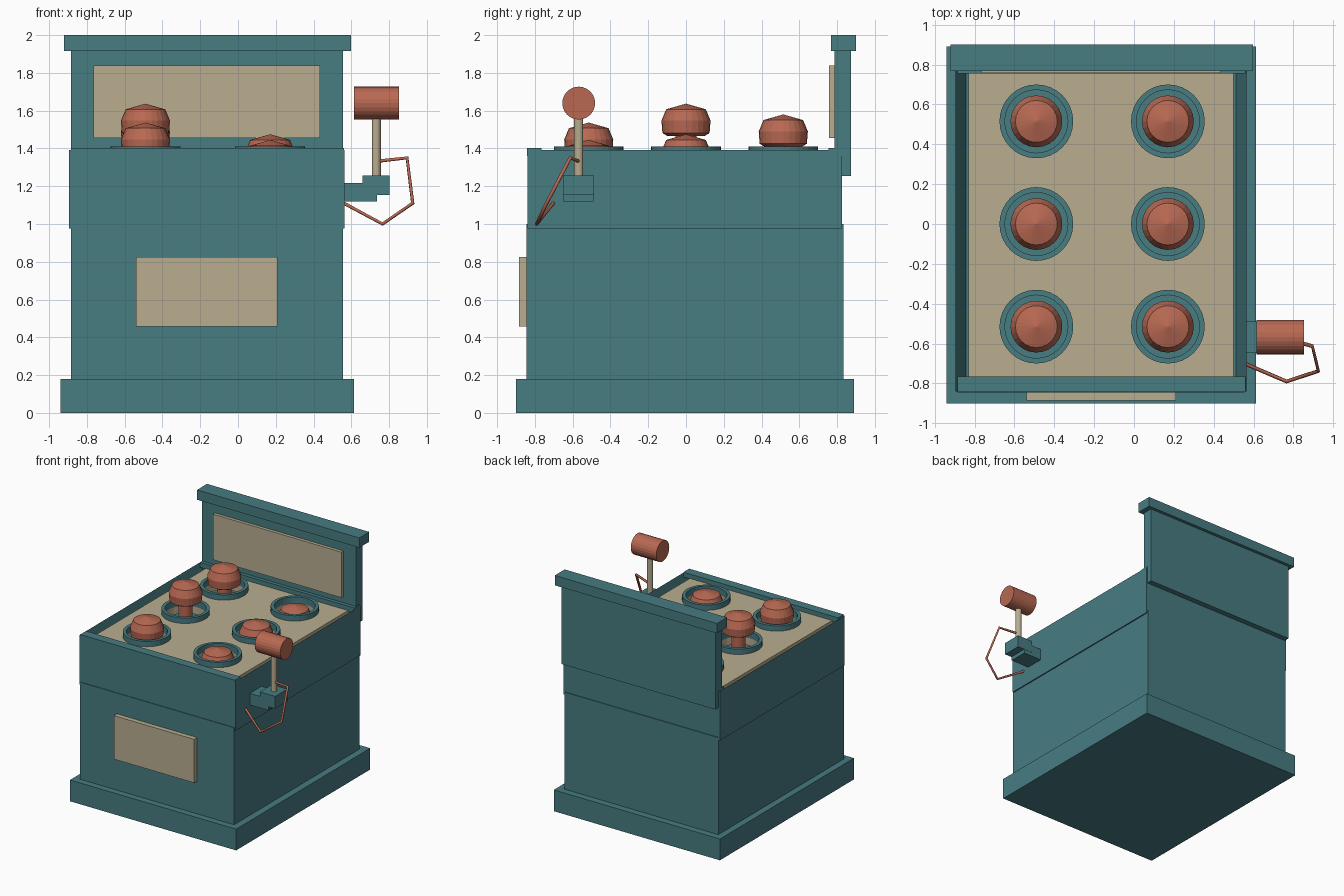
import bpy, bmesh, math
from mathutils import Vector

old = bpy.data.objects.get("Cube")
if old:
    bpy.data.objects.remove(old)


def material(name, rgb):
    m = bpy.data.materials.new(name)
    m.use_nodes = True
    m.diffuse_color = (*rgb, 1)
    m.node_tree.nodes["Principled BSDF"].inputs["Base Color"].default_value = (*rgb, 1)
    return m


TEAL = material("teal", (0.063, 0.2, 0.222))
BEIGE = material("beige", (0.49, 0.42, 0.28))
CLAY = material("clay", (0.48, 0.14, 0.085))


def finish(name, bm, mat):
    bmesh.ops.recalc_face_normals(bm, faces=bm.faces)
    mesh = bpy.data.meshes.new(name)
    bm.to_mesh(mesh)
    bm.free()
    mesh.materials.append(mat)
    obj = bpy.data.objects.new(name, mesh)
    bpy.context.collection.objects.link(obj)
    return obj


def box_mesh(x, y, z):
    bm = bmesh.new()
    bmesh.ops.create_cube(bm, size=1)
    for v in bm.verts:
        v.co = [r[0] if c < 0 else r[1] for c, r in zip(v.co, (x, y, z))]
    return bm


def box(name, x, y, z, mat):
    return finish(name, box_mesh(x, y, z), mat)


def lathe(name, profile, centre, mat, closed=False, sides=24):
    """Spin (radius, height) points around z."""
    bm = bmesh.new()
    verts = [bm.verts.new((r, 0, z)) for r, z in profile]
    edges = [bm.edges.new(p) for p in zip(verts, verts[1:])]
    if closed:
        edges.append(bm.edges.new((verts[-1], verts[0])))
    bmesh.ops.spin(bm, geom=verts + edges, cent=(0, 0, 0), axis=(0, 0, 1),
                   angle=math.tau, steps=sides, use_duplicate=False)
    bmesh.ops.remove_doubles(bm, verts=bm.verts, dist=0.0005)
    obj = finish(name, bm, mat)
    obj.location = centre
    return obj


def rod(name, a, b, radius, mat, sides=24):
    a, b = Vector(a), Vector(b)
    bm = bmesh.new()
    bmesh.ops.create_cone(bm, cap_ends=True, segments=sides, radius1=radius,
                          radius2=radius, depth=(b - a).length)
    obj = finish(name, bm, mat)
    obj.location = (a + b) / 2
    obj.rotation_euler = (b - a).to_track_quat("Z", "Y").to_euler()
    return obj


# Cabinet
box("plinth", (-0.94, 0.613), (-0.9, 0.89), (0, 0.18), TEAL)
box("lower_cabinet", (-0.885, 0.555), (-0.845, 0.833), (0.17, 1.0), TEAL)
box("front_plate", (-0.54, 0.21), (-0.885, -0.84), (0.457, 0.825), BEIGE)

# Upper cabinet with a sunken well inside its rim
bm = box_mesh((-0.895, 0.565), (-0.84, 0.827), (0.975, 1.393))
bm.normal_update()
top = max(bm.faces, key=lambda f: f.calc_center_median().z)
bmesh.ops.inset_individual(bm, faces=[top], thickness=0.074)
bmesh.ops.translate(bm, verts=top.verts, vec=(0, 0, -0.2))
finish("upper_cabinet", bm, TEAL)
for name, y in (("front_rim", (-0.842, -0.765)), ("back_rim", (0.755, 0.83))):
    box(name, (-0.885, 0.56), y, (1.36, 1.402), TEAL)

# Play deck with six round holes
deck = box("play_deck", (-0.83, 0.5), (-0.775, 0.765), (1.29, 1.365), BEIGE)
bm = bmesh.new()
spots = [(x, y) for x in (-0.49, 0.17) for y in (-0.515, 0, 0.515)]
for x, y in spots:
    made = bmesh.ops.create_cone(bm, cap_ends=True, segments=32, radius1=0.162,
                                 radius2=0.162, depth=0.4)
    bmesh.ops.translate(bm, verts=made["verts"], vec=(x, y, 1.33))
cutter = finish("hole_cutter", bm, BEIGE)
cutter.hide_render = True
cutter.hide_viewport = True
cutter.display_type = "WIRE"
cut = deck.modifiers.new("holes", "BOOLEAN")
cut.object = cutter
cut.solver = "EXACT"

# Rings and pop-up heads at different heights
HEAD = [(0, 0), (0.105, -0.03), (0.13, -0.09), (0.125, -0.155), (0.1, -0.17), (0, -0.17)]
RING = [(0.158, 1.355), (0.185, 1.355), (0.185, 1.41), (0.158, 1.41)]
heights = (1.537, 1.637, 1.58, 1.445, 1.475, 1.415)
for (x, y), h in zip(spots, heights):
    lathe("hole_ring", RING, (x, y, 0), TEAL, closed=True, sides=32)
    lathe("popup_head", HEAD, (x, y, h), CLAY)
    rod("popup_stem", (x, y, 1.19), (x, y, h - 0.1), 0.055, CLAY)

# Back board
box("back_board", (-0.885, 0.555), (0.785, 0.873), (1.253, 1.93), TEAL)
box("back_board_cap", (-0.92, 0.597), (0.767, 0.9), (1.917, 2.0), TEAL)
box("score_panel", (-0.765, 0.435), (0.758, 0.79), (1.455, 1.84), BEIGE)

# Mallet and holder
box("holder_arm", (0.55, 0.737), (-0.648, -0.49), (1.12, 1.218), TEAL)
box("holder_cup", (0.66, 0.803), (-0.65, -0.488), (1.153, 1.257), TEAL)
rod("mallet_handle", (0.733, -0.568, 1.2), (0.733, -0.568, 1.6), 0.024, BEIGE, 16)
rod("mallet_head", (0.615, -0.568, 1.64), (0.853, -0.568, 1.64), 0.087, CLAY)

# Cord
cord = [(0.745, -0.57, 1.333), (0.895, -0.613, 1.35), (0.925, -0.738, 1.11),
        (0.765, -0.79, 1.0), (0.555, -0.7, 1.113)]
curve = bpy.data.curves.new("mallet_cord", "CURVE")
curve.dimensions = "3D"
curve.bevel_depth = 0.01
curve.bevel_resolution = 1
curve.use_fill_caps = True
line = curve.splines.new("POLY")
line.points.add(len(cord) - 1)
for point, co in zip(line.points, cord):
    point.co = (*co, 1)
curve.materials.append(CLAY)
bpy.context.collection.objects.link(bpy.data.objects.new("mallet_cord", curve))
